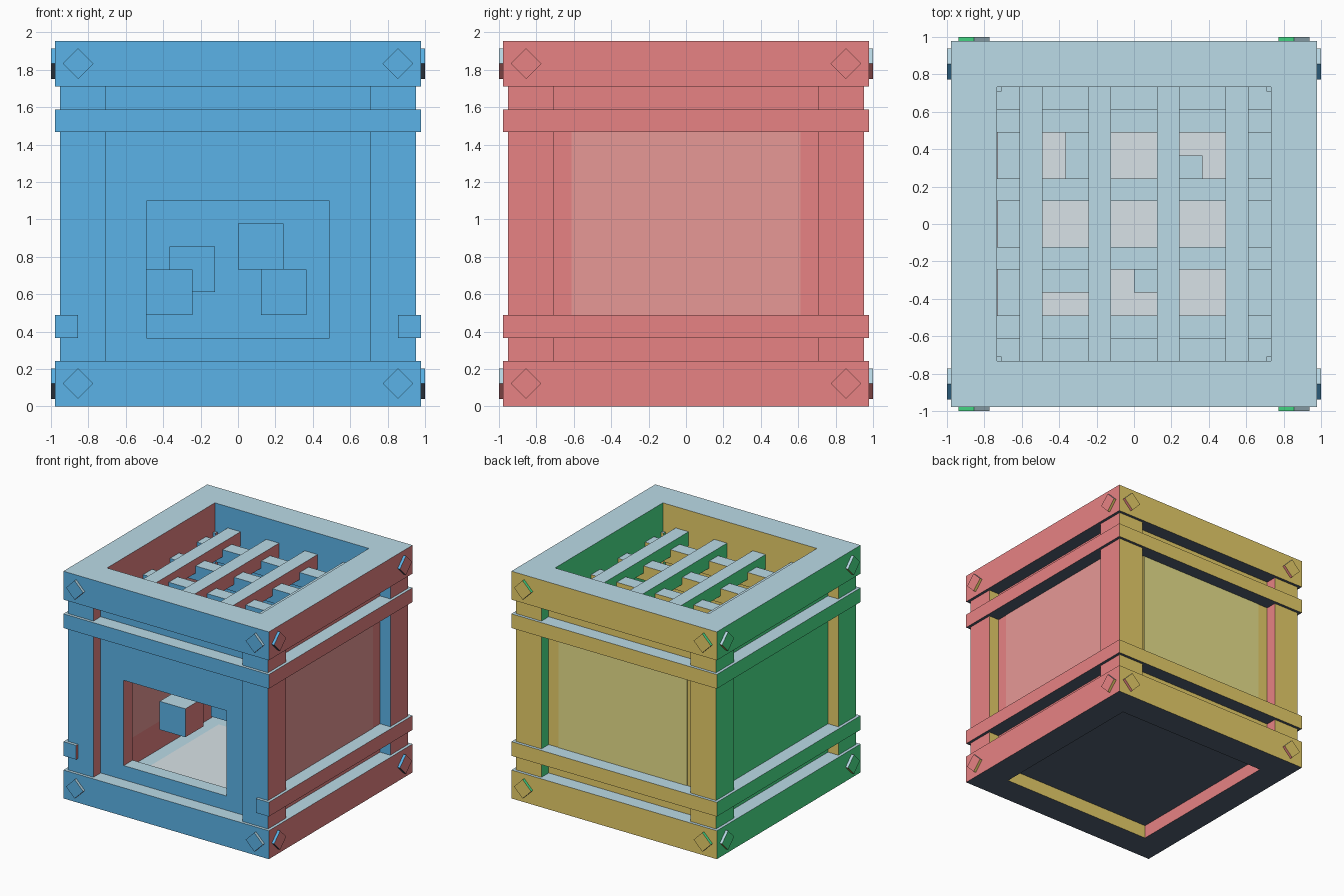
import bpy, bmesh, math
from mathutils import Vector

if "Cube" in bpy.data.objects:
    bpy.data.objects.remove(bpy.data.objects["Cube"])

U = 2 / 16.37  # one grid unit of the crate


def material(name, rgb):
    linear = [((c / 255 + 0.055) / 1.055) ** 2.4 for c in rgb] + [1]
    mat = bpy.data.materials.new(name)
    mat.use_nodes = True
    mat.diffuse_color = linear
    mat.node_tree.nodes["Principled BSDF"].inputs["Base Color"].default_value = linear
    return mat


# One colour per facing direction, plus pale panel centres
FACING = {
    (0, -1): material("sky blue", (96, 189, 244)),
    (0, 1): material("warm yellow", (248, 221, 114)),
    (1, 1): material("coral red", (244, 138, 139)),
    (1, -1): material("mint green", (75, 232, 143)),
    (2, 1): material("light aqua", (196, 229, 242)),
    (2, -1): material("slate", (83, 97, 116)),
}
FRONT_BACK_AXIS = {0: 1, 1: 0, 2: 2}  # world axis to key in FACING
KEYS = list(FACING)
PALE_RED = material("pale pink", (252, 167, 164))
PALE_YELLOW = material("pale yellow", (255, 247, 154))
PALE_TOP = material("off white", (236, 247, 252))


def box(name, lo, hi, paint=None, rotation=(0, 0, 0)):
    """Box between two corners in grid units, coloured by the facing of each side."""
    lo, hi = Vector(lo), Vector(hi)
    size = (hi - lo) * U
    bm = bmesh.new()
    bmesh.ops.create_cube(bm, size=1)
    bmesh.ops.scale(bm, vec=size, verts=bm.verts)
    bm.normal_update()
    for face in bm.faces:
        if not paint:
            axis = max(range(3), key=lambda i: abs(face.normal[i]))
            sign = 1 if face.normal[axis] > 0 else -1
            face.material_index = KEYS.index((FRONT_BACK_AXIS[axis], sign))
    mesh = bpy.data.meshes.new(name)
    for mat in ([paint] if paint else FACING.values()):
        mesh.materials.append(mat)
    bm.to_mesh(mesh)
    bm.free()
    obj = bpy.data.objects.new(name, mesh)
    obj.location = (lo + hi) / 2 * U
    obj.rotation_euler = rotation
    bpy.context.collection.objects.link(obj)
    return obj


def ring(name, inner, z0, z1, front=True):
    """Square band of four bars around the crate."""
    for side, x in (("left", inner), ("right", -8)):
        box(f"{name}_{side}", (x, -8, z0), (x + 8 - inner, 8, z1))
    box(f"{name}_back", (-inner, inner, z0), (inner, 8, z1))
    if front:
        box(f"{name}_front", (-inner, -8, z0), (inner, -inner, z1))


# Frames and bands; the lower band is open at the front
ring("bottom_frame", 6, 0, 2)
ring("top_frame", 6, 14, 16)
ring("lower_band", 7, 3, 4, front=False)
ring("upper_band", 7, 12, 13)

# Corner posts
for x in (-7.8, 5.8):
    for y in (-7.8, 5.8):
        box("corner_post", (x, y, 2), (x + 2, y + 2, 14))

# Side and back walls, floor
box("left_wall", (6, -6, 2), (7, 6, 14))
box("right_wall", (-7, -6, 2), (-6, 6, 14))
box("back_wall", (-6, 6, 2), (6, 7, 14))
box("floor", (-6, -6, 0.95), (6, 6, 1.02))

# Front wall around the window
box("front_wall_sill", (-6, -7, 2), (6, -6, 3))
box("front_wall_header", (-6, -7, 9), (6, -6, 14))
for x in (-6, 4):
    box("front_wall_side", (x, -7, 3), (x + 2, -6, 9))

# Pale panel centres
T = 0.03
box("left_panel_centre", (7, -5, 3), (7 + T, 5, 13), PALE_RED)
box("right_inner_panel_centre", (-6, -5, 3), (-6 + T, 5, 13), PALE_RED)
box("back_panel_centre", (-5, 7, 3), (5, 7 + T, 13), PALE_YELLOW)
box("floor_centre", (-5, -5, 1.02), (5, 5, 1.02 + T), PALE_TOP)

# Top grating: upper bars along y over lower bars along x
for p in (-5, -2, 1, 4):
    box("grate_upper_bar", (p, -6, 13.5), (p + 1, 6, 14.5))
    box("grate_lower_bar", (-6, p, 13), (6, p + 1, 14))

# Floating cubes inside
for corner in ((-4, -3, 4), (-3, 2, 5), (0, -3, 6), (1, 1, 4)):
    box("inner_cube", corner, [c + 2 for c in corner])

# Diamond studs on the frame corners
H, IN, OUT = 0.475, 7.2, 8.185
for z in (1, 15):
    for a in (-7, 7):
        for s in (-1, 1):
            d0, d1 = sorted((s * IN, s * OUT))
            box("stud_front_back", (a - H, d0, z - H), (a + H, d1, z + H),
                rotation=(0, math.radians(45), 0))
            box("stud_side", (d0, a - H, z - H), (d1, a + H, z + H),
                rotation=(math.radians(-45), 0, 0))
